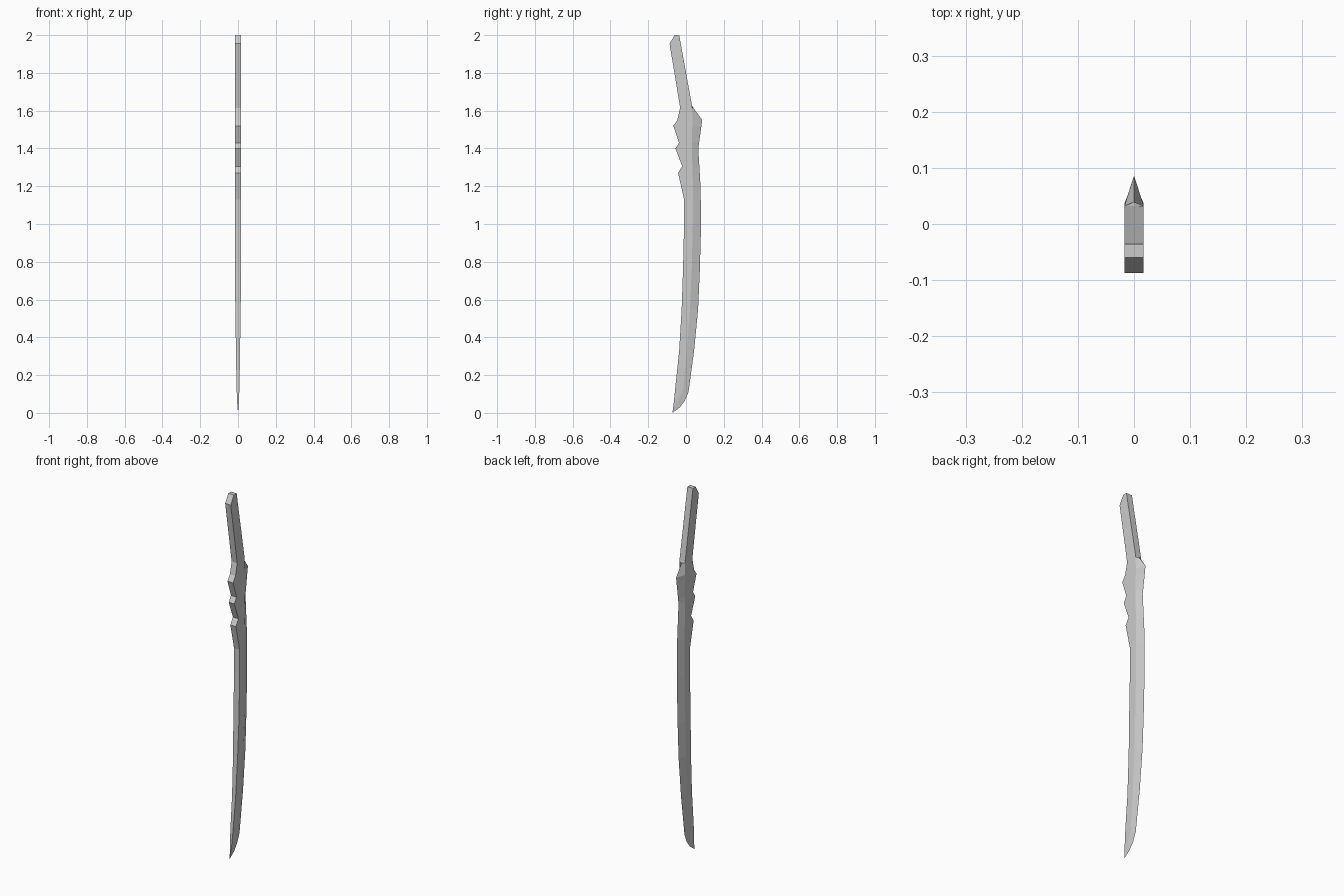
import bpy, bmesh

if "Cube" in bpy.data.objects:
    bpy.data.objects.remove(bpy.data.objects["Cube"])

# Side-view rails as (z, y), plus half thickness as (z, x)
SPINE = [(0, -.072), (.06, -.064), (.15, -.055), (.33, -.036), (.55, -.023), (.75, -.016),
         (1.0, -.010), (1.13, -.010), (1.27, -.042), (1.305, -.020), (1.40, -.056),
         (1.43, -.037), (1.52, -.067), (1.55, -.046), (1.615, -.031), (1.955, -.087), (2.0, -.060)]
RIDGE = [(0, -.072), (.05, -.052), (.12, -.016), (.33, .004), (.55, .021), (.75, .030),
         (1.0, .036), (1.2, .037), (1.4, .031), (1.55, .034), (1.625, .032), (2.0, -.036)]
EDGE = [(0, -.072), (.03, -.032), (.065, -.006), (.11, .013), (.33, .043), (.55, .064),
        (.75, .073), (1.0, .080), (1.2, .077), (1.4, .065), (1.55, .086), (1.625, .032), (2.0, -.036)]
THICK = [(0, 0), (.06, .005), (.15, .008), (.33, .011), (.55, .014), (.75, .017), (2.0, .017)]


def at(rail, z):
    """Linear interpolation along a rail."""
    for (z0, a), (z1, b) in zip(rail, rail[1:]):
        if z <= z1:
            return a + (b - a) * (z - z0) / (z1 - z0)
    return rail[-1][1]


# Sword body: five-sided sections (flat spine, side ridges, sharp edge) lofted up z
bm = bmesh.new()
levels = sorted({z for rail in (SPINE, RIDGE, EDGE) for z, _ in rail})
tip = bm.verts.new((0, SPINE[0][1], 0))
rings = []
for z in levels[1:]:
    w, s, r, e = (at(rail, z) for rail in (THICK, SPINE, RIDGE, EDGE))
    rings.append([bm.verts.new(p) for p in
                  ((-w, s, z), (w, s, z), (w, r, z), (0, e, z), (-w, r, z))])
for i in range(5):
    j = (i + 1) % 5
    bm.faces.new((tip, rings[0][j], rings[0][i]))
    for lo, hi in zip(rings, rings[1:]):
        bm.faces.new((lo[i], lo[j], hi[j], hi[i]))
bm.faces.new(rings[-1])
bmesh.ops.recalc_face_normals(bm, faces=bm.faces)

mesh = bpy.data.meshes.new("sword_blade_and_grip")
bm.to_mesh(mesh)
bm.free()
sword = bpy.data.objects.new("sword_blade_and_grip", mesh)
bpy.context.collection.objects.link(sword)
